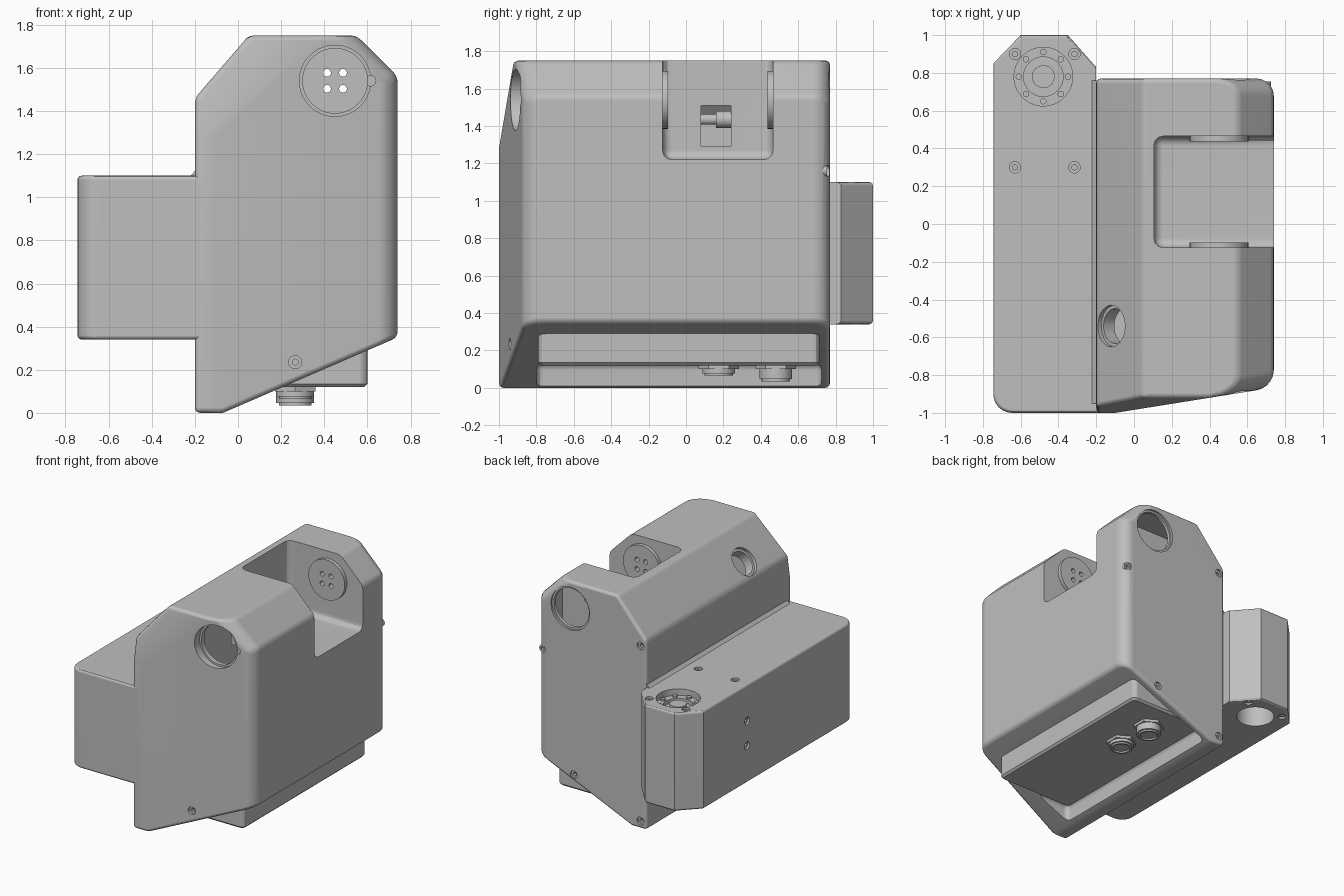
import bpy, bmesh, math
from mathutils import Vector

if "Cube" in bpy.data.objects:
    bpy.data.objects.remove(bpy.data.objects["Cube"])

grey = bpy.data.materials.new("light grey")
grey.use_nodes = True
grey.diffuse_color = (0.52, 0.52, 0.52, 1)
grey.node_tree.nodes["Principled BSDF"].inputs["Base Color"].default_value = (0.52, 0.52, 0.52, 1)
parts = []
X, Y, Z = Vector((1, 0, 0)), Vector((0, 1, 0)), Vector((0, 0, 1))


def make(name, bm):
    bmesh.ops.recalc_face_normals(bm, faces=bm.faces)
    me = bpy.data.meshes.new(name)
    bm.to_mesh(me)
    bm.free()
    me.materials.append(grey)
    o = bpy.data.objects.new(name, me)
    bpy.context.collection.objects.link(o)
    parts.append(o)
    return o


def prism_bm(points, axis, lo, hi):
    """Extrude an outline: xz points along y, or xy points along z."""
    bm = bmesh.new()
    place = (lambda a, b: (a, lo, b)) if axis == "y" else (lambda a, b: (a, b, lo))
    face = bm.faces.new([bm.verts.new(place(*p)) for p in points])
    ext = bmesh.ops.extrude_face_region(bm, geom=[face])
    move = [v for v in ext["geom"] if isinstance(v, bmesh.types.BMVert)]
    bmesh.ops.translate(bm, verts=move, vec=(Y if axis == "y" else Z) * (hi - lo))
    bmesh.ops.recalc_face_normals(bm, faces=bm.faces)
    return bm


def bevel(bm, rule, width, segments=3):
    edges = [e for e in bm.edges if rule(*(v.co for v in e.verts))]
    bmesh.ops.bevel(bm, geom=edges, offset=width, segments=segments,
                    profile=0.5, affect="EDGES", clamp_overlap=True)


def box(name, lo, hi, round_by=0):
    bm = prism_bm([(lo[0], lo[1]), (hi[0], lo[1]), (hi[0], hi[1]), (lo[0], hi[1])], "z", lo[2], hi[2])
    if round_by:
        bevel(bm, lambda a, b: True, round_by)
    return make(name, bm)


def cyl(name, r, start, axis, length, sides=40):
    bm = bmesh.new()
    bmesh.ops.create_cone(bm, cap_ends=True, segments=sides, radius1=r, radius2=r, depth=length)
    bmesh.ops.translate(bm, verts=bm.verts, vec=(0, 0, length / 2))
    rot = Z.rotation_difference(Vector(axis)).to_matrix()
    bmesh.ops.rotate(bm, verts=bm.verts, cent=(0, 0, 0), matrix=rot)
    bmesh.ops.translate(bm, verts=bm.verts, vec=start)
    return make(name, bm)


def bake(o):
    dg = bpy.context.evaluated_depsgraph_get()
    me = bpy.data.meshes.new_from_object(o.evaluated_get(dg))
    o.modifiers.clear()
    o.data = me


def cut(target, tool):
    m = target.modifiers.new("cut", "BOOLEAN")
    m.operation, m.solver, m.object = "DIFFERENCE", "EXACT", tool
    bake(target)
    parts.remove(tool)
    bpy.data.objects.remove(tool)


def drill(target, r, start, axis, length, sides=40):
    cut(target, cyl("drill", r, start, axis, length, sides))


def screw(target, p, axis):
    """Counterbored screw hole; axis points out of the surface."""
    p, axis = Vector(p), Vector(axis)
    drill(target, 0.03, p - axis * 0.05, axis, 0.15, 20)
    head = cyl("screw", 0.03, p - axis * 0.05, axis, 0.035, 20)
    drill(head, 0.015, p - axis * 0.04, axis, 0.1, 6)


# Main housing: extruded outline with sloped front faces
outline = [(-0.2, 0), (-0.07, 0), (0.74, 0.35), (0.74, 1.56), (0.55, 1.75), (0.05, 1.75), (-0.2, 1.46)]
bm = prism_bm(outline, "y", -1, 0.77)
for point, normal in (((-0.1, -1, 0), (0.16, -1, 0)), ((0, -1, 1.28), (0, -1, 0.17))):
    res = bmesh.ops.bisect_plane(bm, geom=bm.verts[:] + bm.edges[:] + bm.faces[:], dist=1e-5,
                                 plane_co=point, plane_no=normal, clear_outer=True)
    rim = [e for e in bm.edges if e.is_boundary]
    bmesh.ops.contextual_create(bm, geom=rim)
bmesh.ops.recalc_face_normals(bm, faces=bm.faces)
bevel(bm, lambda a, b: min(a.x, b.x) > 0.5 and abs(a.z - b.z) > 0.1
      and abs(a.y - b.y) < 0.3 and max(a.x, b.x) > 0.7, 0.09, 5)
housing = make("housing", bm)
soft = housing.modifiers.new("soft edges", "BEVEL")
soft.width, soft.segments, soft.limit_method, soft.angle_limit = 0.025, 3, "ANGLE", math.radians(27)
bake(housing)

# Hollow interior, keeping walls around the side bay
inside = [(-0.15, 0.42), (0.69, 0.42), (0.69, 1.54), (0.53, 1.7), (0.07, 1.7), (-0.15, 1.44)]
cavity = make("cavity", prism_bm(inside, "y", -0.84, 0.73))
cut(cavity, box("bay_walls", (0.06, -0.17, 1.17), (0.9, 0.52, 1.9)))
cut(housing, cavity)
cut(housing, box("bay", (0.105, -0.125, 1.22), (1.2, 0.465, 2.1), 0.05))

# Round openings on front and back, with a shallow rim
for y, side in ((-0.875, -1), (0.755, 1)):
    drill(housing, 0.165, (0.45, y, 1.54), Y * side, 0.3, 56)
    drill(housing, 0.15, (0.45, y - side * 0.12, 1.54), Y * side, 0.3, 56)
drill(housing, 0.024, (0.615, -0.86, 1.54), -Y, 0.2, 20)

# Four-hole discs on the bay walls
discs = [cyl("bay_disc", 0.155, (0.45, y, 1.54), Y, 0.03, 56) for y in (-0.127, 0.437)]
for dx in (-0.037, 0.037):
    for dz in (-0.037, 0.037):
        for target in [housing] + discs:
            drill(target, 0.018, (0.45 + dx, -0.6, 1.54 + dz), Y, 1.25, 16)

# Small window in the bay with a stepped shaft behind it
cut(housing, box("window", (0.02, 0.08, 1.29), (0.2, 0.24, 1.51)))
cyl("shaft_thin", 0.028, (0.05, 0.06, 1.435), Y, 0.11, 24)
cyl("shaft_thick", 0.045, (0.05, 0.16, 1.435), Y, 0.1, 24)

# Port in the sloped upper left face, with a collar
n = Vector((-0.29, 0, 0.25)).normalized()
port = Vector((-0.12, -0.54, 1.553))
drill(housing, 0.11, port - n * 0.15, n, 0.3)
collar = cyl("port_collar", 0.112, port - n * 0.1, n, 0.075)
drill(collar, 0.092, port - n * 0.2, n, 0.4)

# Housing screws
screw(housing, (0.265, -0.94, 0.235), -Y)
for x, z in ((0.695, 1.16), (-0.15, 1.41), (-0.15, 0.06), (0.42, 0.265)):
    screw(housing, (x, 0.77, z), Y)

# Underside pocket and connector panel
cut(housing, box("pocket", (-0.05, -0.8, -0.3), (0.6, 0.725, 0.135), 0.04))
panel = prism_bm([(-0.05, -0.79), (0.6, -0.79), (0.6, 0.715), (-0.05, 0.715)], "z", 0.12, 0.4)
bevel(panel, lambda a, b: abs(a.z - b.z) > 0.1, 0.04)
bevel(panel, lambda a, b: max(a.z, b.z) < 0.13, 0.015, 1)
make("connector_panel", panel)

# Two connectors below the panel
for y, drop in ((0.175, 0.065), (0.48, 0.035)):
    cyl("connector_nut", 0.108, (0.265, y, 0.1), Z, 0.03, 6)
    cyl("connector_body", 0.088, (0.265, y, drop + 0.012), Z, 0.1)
    cap = cyl("connector_rim", 0.075, (0.265, y, drop), Z, 0.03)
    drill(cap, 0.06, (0.265, y, drop - 0.02), Z, 0.035)

# Side box with rounded front corner and chamfered back
plan = [(-0.745, -1), (-0.16, -1), (-0.16, 0.74), (-0.2, 0.74), (-0.2, 0.83), (-0.35, 1), (-0.6, 1), (-0.745, 0.85)]
bm = prism_bm(plan, "z", 0.34, 1.1)
bevel(bm, lambda a, b: abs(a.z - b.z) > 0.1 and a.x < -0.7 and a.y < -0.9, 0.1, 6)
bevel(bm, lambda a, b: abs(a.z - b.z) < 0.01 and max(a.x, b.x) < -0.15
      and not (a.x > -0.21 and b.x > -0.21), 0.02)
side_box = make("side_box", bm)
make("joint_fillet", prism_bm([(-0.235, 1.09), (-0.19, 1.09), (-0.19, 1.135), (-0.212, 1.107)],
                              "y", -0.95, 0.76))

# Round socket on top of the side box
cx, cy = -0.48, 0.78
drill(side_box, 0.155, (cx, cy, 1.0), Z, 0.3, 56)
flange = cyl("socket_flange", 0.156, (cx, cy, 0.98), Z, 0.07, 56)
drill(flange, 0.105, (cx, cy, 1.02), Z, 0.2)
cyl("socket_hub", 0.06, (cx, cy, 1.0), Z, 0.06)
for i in range(8):
    a = i * math.pi / 4
    cyl("socket_screw", 0.017, (cx + 0.13 * math.cos(a), cy + 0.13 * math.sin(a), 1.04), Z, 0.025, 12)

# Bottom opening and small screws of the side box
drill(side_box, 0.135, (cx, cy, 0.2), Z, 0.45, 48)
for x in (-0.63, -0.315):
    for y in (0.3, 0.9):
        screw(side_box, (x, y, 1.1), Z)
    screw(side_box, (x, 0.9, 0.34), -Z)
for z in (0.63, 0.82):
    screw(side_box, (-0.745, 0.32, z), -X)

# Smooth shading with crisp edges
bpy.ops.object.select_all(action="DESELECT")
for o in parts:
    o.select_set(True)
bpy.context.view_layer.objects.active = housing
bpy.ops.object.shade_smooth_by_angle(angle=math.radians(30))
for o in parts:
    w = o.modifiers.new("weighted normals", "WEIGHTED_NORMAL")
    w.keep_sharp = True
